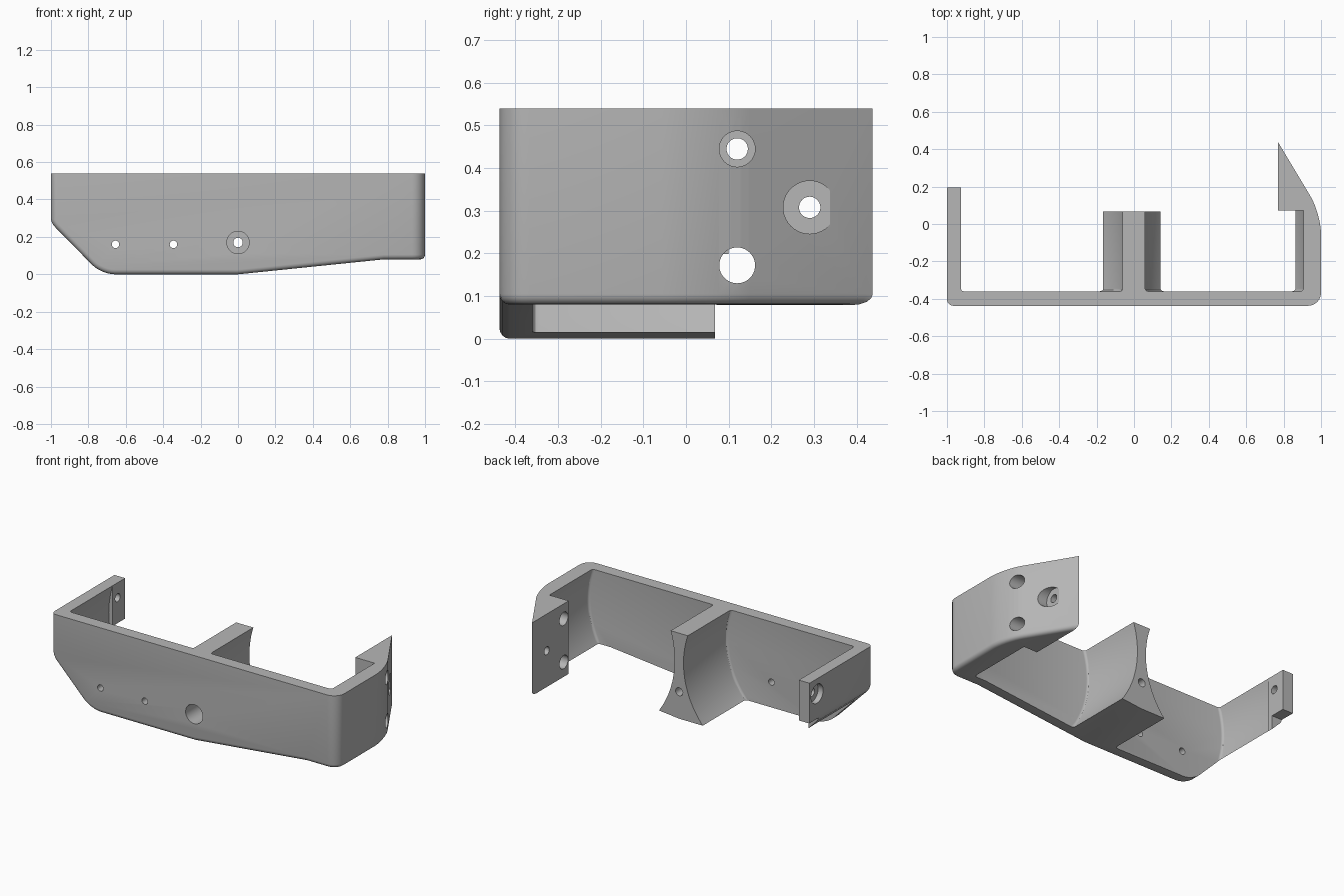
import bpy, bmesh, math
from mathutils import Matrix, Vector

if "Cube" in bpy.data.objects:
    bpy.data.objects.remove(bpy.data.objects["Cube"])

FRONT, INNER, REAR, TOP = -0.4375, -0.36, 0.068, 0.54

grey = bpy.data.materials.new("plain_grey")
grey.use_nodes = True
grey.diffuse_color = (0.47, 0.47, 0.47, 1)
grey.node_tree.nodes["Principled BSDF"].inputs["Base Color"].default_value = (0.47, 0.47, 0.47, 1)


def prism(points, y0, y1):
    """Extrude an x-z outline along y."""
    bm = bmesh.new()
    near = [bm.verts.new((x, y0, z)) for x, z in points]
    far = [bm.verts.new((x, y1, z)) for x, z in points]
    bm.faces.new(near)
    bm.faces.new(far[::-1])
    for i in range(len(points)):
        j = (i + 1) % len(points)
        bm.faces.new((near[i], far[i], far[j], near[j]))
    bmesh.ops.recalc_face_normals(bm, faces=bm.faces)
    return bm


def box(x0, x1, y0, y1, z0=-1, z1=1):
    return prism([(x0, z0), (x1, z0), (x1, z1), (x0, z1)], y0, y1)


def bore(axis, radius, a, b, start, end):
    """Cylinder along x (a=y, b=z) or along y (a=x, b=z)."""
    bm = bmesh.new()
    mid = (start + end) / 2
    if axis == "X":
        m = Matrix.Translation((mid, a, b)) @ Matrix.Rotation(math.pi / 2, 4, "Y")
    else:
        m = Matrix.Translation((a, mid, b)) @ Matrix.Rotation(math.pi / 2, 4, "X")
    bmesh.ops.create_cone(bm, cap_ends=True, segments=40, radius1=radius,
                          radius2=radius, depth=end - start, matrix=m)
    return bm


def bevel(bm, test, offset, segments=6):
    bm.normal_update()
    edges = [e for e in bm.edges if test(e)]
    bmesh.ops.bevel(bm, geom=edges, offset=offset, segments=segments, profile=0.5,
                    affect="EDGES", clamp_overlap=False)
    bmesh.ops.recalc_face_normals(bm, faces=bm.faces)
    bm.normal_update()


def to_object(bm, name):
    mesh = bpy.data.meshes.new(name)
    bm.to_mesh(mesh)
    bm.free()
    mesh.materials.append(grey)
    ob = bpy.data.objects.new(name, mesh)
    bpy.context.collection.objects.link(ob)
    return ob


def cut(body, bm):
    cutter = to_object(bm, "cutter")
    cutter.hide_render = True
    bpy.context.view_layer.objects.active = body
    mod = body.modifiers.new("cut", "BOOLEAN")
    mod.operation, mod.solver, mod.object = "DIFFERENCE", "EXACT", cutter
    bpy.ops.object.modifier_apply(modifier=mod.name)
    bpy.data.objects.remove(cutter)


# Outer hull: front outline, then the diagonal rear corner
hull = prism([(-1, TOP), (-1, 0.275), (-0.73, 0), (0, 0), (0.78, 0.08),
              (1, 0.08), (1, TOP)], FRONT, 0.6)
bmesh.ops.bisect_plane(hull, geom=hull.verts[:] + hull.edges[:] + hull.faces[:],
                       plane_co=(0.77, 0.4375, 0), plane_no=Vector((0.1, 0.06, 0)).normalized(),
                       clear_outer=True)
bmesh.ops.holes_fill(hull, edges=[e for e in hull.edges if e.is_boundary])
bmesh.ops.recalc_face_normals(hull, faces=hull.faces)


def all_at(e, fn):
    return all(fn(v.co) for v in e.verts)


# Rounded lower corner and upright corners
bevel(hull, lambda e: all_at(e, lambda c: abs(c.x + 0.73) < 0.01 and c.z < 0.01), 0.07)
bevel(hull, lambda e: all_at(e, lambda c: c.x > 0.99 and c.y > -0.3)
      and abs(e.verts[0].co.z - e.verts[1].co.z) > 0.1, 0.11, 8)
bevel(hull, lambda e: all_at(e, lambda c: c.x > 0.99 and c.y < -0.43), 0.07)
bevel(hull, lambda e: all_at(e, lambda c: c.x < -0.99 and c.y < -0.43), 0.035)


def bottom_rim(e):
    if len(e.link_faces) != 2:
        return False
    low, side = sorted(f.normal.z for f in e.link_faces)
    return low < -0.5 and abs(side) < 0.1


bevel(hull, bottom_rim, 0.025, 4)
body = to_object(hull, "bracket_body")


# Two bays with bowed side walls, leaving the waisted centre post
def bay(left_centre, left_radius, right_centre, right_radius):
    zs = [-0.1 + 0.7 * i / 24 for i in range(25)]

    def bow(radius, z):
        return math.sqrt(radius ** 2 - (z - 0.36) ** 2)

    pts = [(left_centre - bow(left_radius, z), z) for z in zs]
    pts += [(right_centre + bow(right_radius, z), z) for z in reversed(zs)]
    bm = prism(pts, INNER, REAR + 0.003)
    bevel(bm, lambda e: all_at(e, lambda c: c.y < INNER + 0.001)
          and abs(e.verts[0].co.x - e.verts[1].co.x) < 0.2, 0.015, 3)
    return bm


cut(body, bay(0.632, 0.6, 0.333, 0.6))
cut(body, bay(-0.353, 0.6, -0.58, 0.55))

# Open rear, short arm end and its raised underside
cut(body, box(-0.925, 0.77, REAR, 1))
cut(body, box(-1.5, -0.85, 0.195, 1))
cut(body, box(-1.5, -0.85, 0.1, 1, -1, 0.285))

# Counterbored hole through the centre post, and two small front holes
cut(body, bore("Y", 0.06, 0, 0.17, -0.6, -0.05))
cut(body, bore("Y", 0.025, 0, 0.17, -0.1, 0.2))
for x in (-0.655, -0.345):
    cut(body, bore("Y", 0.02, x, 0.16, -0.6, -0.3))

# Holes in the long arm
for z in (0.445, 0.172):
    cut(body, bore("X", 0.042, 0.12, z, 0.7, 1.1))
cut(body, bore("X", 0.062, 0.29, 0.308, 0.83, 1.1))
cut(body, bore("X", 0.025, 0.29, 0.308, 0.7, 0.9))

# Counterbored hole in the short arm
cut(body, bore("X", 0.06, 0.12, 0.445, -1.1, -0.965))
cut(body, bore("X", 0.025, 0.12, 0.445, -1.05, -0.85))

bpy.ops.object.select_all(action="DESELECT")
body.select_set(True)
bpy.context.view_layer.objects.active = body
bpy.ops.object.shade_smooth_by_angle(angle=math.radians(30))
